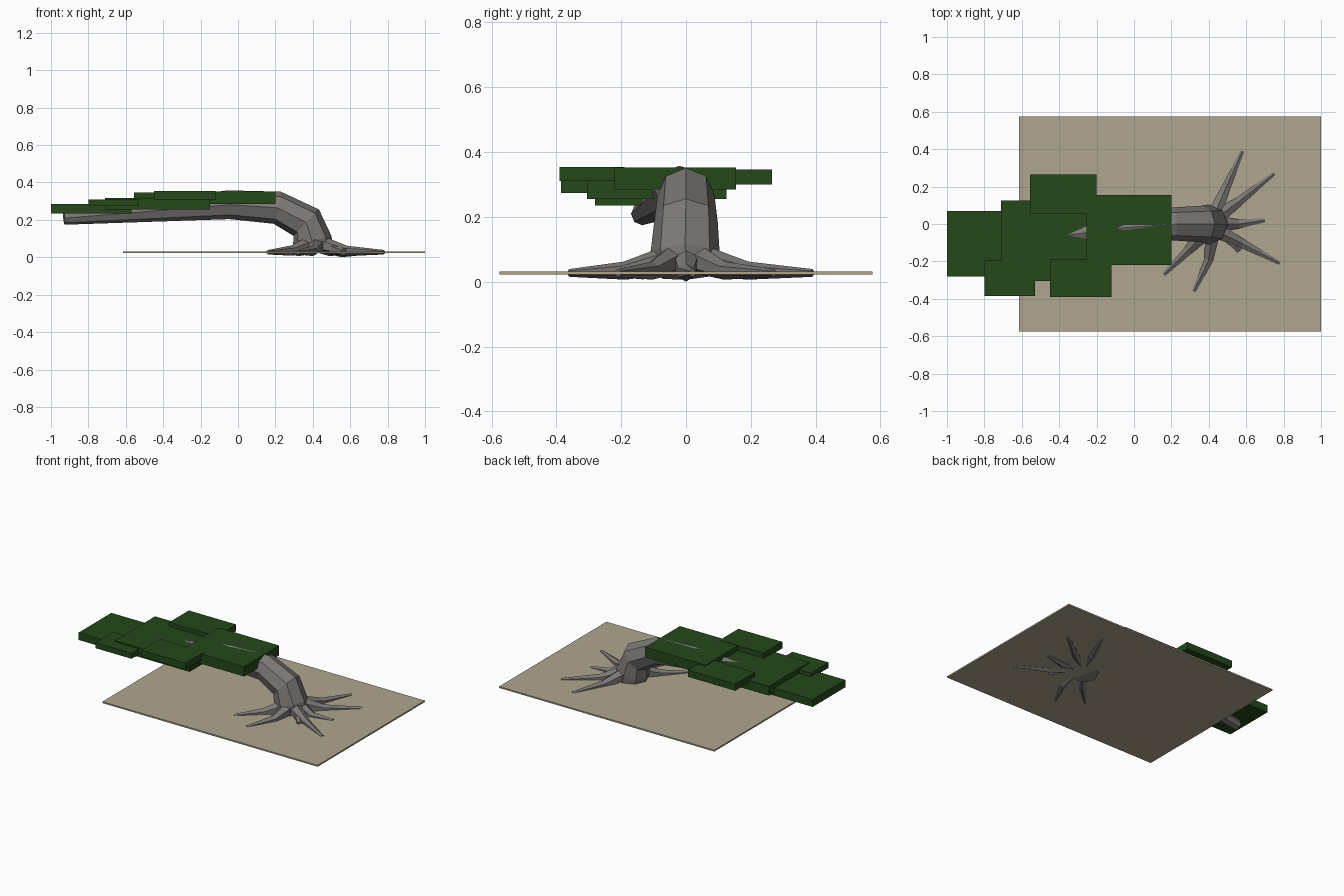
import bpy, bmesh, math
from mathutils import Vector

if "Cube" in bpy.data.objects:
    bpy.data.objects.remove(bpy.data.objects["Cube"])


def material(name, rgb):
    m = bpy.data.materials.new(name)
    m.diffuse_color = (*rgb, 1)
    m.use_nodes = True
    m.node_tree.nodes["Principled BSDF"].inputs["Base Color"].default_value = m.diffuse_color
    return m


BARK = material("bark", (0.2, 0.19, 0.18))
LEAF = material("leaf_green", (0.018, 0.065, 0.011))
SAND = material("sand", (0.43, 0.38, 0.28))


def add_object(name, bm, mat):
    bmesh.ops.recalc_face_normals(bm, faces=bm.faces)
    mesh = bpy.data.meshes.new(name)
    bm.to_mesh(mesh)
    bm.free()
    mesh.materials.append(mat)
    ob = bpy.data.objects.new(name, mesh)
    bpy.context.collection.objects.link(ob)
    return ob


def box(name, x0, x1, y0, y1, z0, z1, mat):
    bm = bmesh.new()
    bmesh.ops.create_cube(bm, size=1)
    bmesh.ops.scale(bm, vec=(x1 - x0, y1 - y0, z1 - z0), verts=bm.verts)
    bmesh.ops.translate(bm, vec=((x0 + x1) / 2, (y0 + y1) / 2, (z0 + z1) / 2), verts=bm.verts)
    return add_object(name, bm, mat)


def tube(name, path, sides, ref, mat):
    """Faceted tapering limb through (x, y, z, radius) points."""
    bm = bmesh.new()
    pts = [Vector(p[:3]) for p in path]
    rings = []
    for i, p in enumerate(pts):
        d = (pts[min(i + 1, len(pts) - 1)] - pts[max(i - 1, 0)]).normalized()
        s = (ref - d * ref.dot(d)).normalized()
        n = d.cross(s)
        angles = [2 * math.pi * k / sides for k in range(sides)]
        rings.append([bm.verts.new(p + path[i][3] * (s * math.cos(a) + n * math.sin(a)))
                      for a in angles])
    for a, b in zip(rings, rings[1:]):
        for k in range(sides):
            j = (k + 1) % sides
            bm.faces.new((a[k], a[j], b[j], b[k]))
    bm.faces.new(rings[0])
    bm.faces.new(rings[-1])
    return add_object(name, bm, mat)


# ground slab
box("ground_slab", -0.615, 1.0, -0.575, 0.575, 0.022, 0.032, SAND)

# leaning trunk, bent over to the left
tube("trunk", [(0.41, 0, 0.028, 0.1), (0.397, -0.003, 0.085, 0.107),
               (0.365, 0, 0.185, 0.098), (0.21, 0, 0.265, 0.088),
               (-0.05, -0.02, 0.281, 0.077), (-0.93, -0.135, 0.209, 0.035)],
     8, Vector((0, 1, 0)), BARK)

# spreading roots: start, middle and tip in plan, plus middle height
roots = [((0.43, 0.05), (0.49, 0.19), (0.58, 0.39), 0.034),
         ((0.45, 0.04), (0.56, 0.12), (0.75, 0.27), 0.034),
         ((0.46, 0.0), (0.56, 0.0), (0.70, 0.02), 0.028),
         ((0.45, -0.04), (0.58, -0.105), (0.78, -0.21), 0.034),
         ((0.42, -0.05), (0.40, -0.19), (0.32, -0.36), 0.034),
         ((0.38, -0.05), (0.29, -0.14), (0.16, -0.27), 0.036)]
for i, (a, m, t, z) in enumerate(roots):
    tube(f"root_{i + 1}", [(*a, 0.068, 0.045), (*m, z, 0.028), (*t, 0.027, 0.012)],
         6, Vector((0, 0, 1)), BARK)

# short blunt root at the front
tube("root_stub", [(0.47, -0.04, 0.06, 0.035), (0.53, -0.1, 0.04, 0.025),
                   (0.565, -0.14, 0.028, 0.022)], 6, Vector((0, 0, 1)), BARK)

# flat overlapping foliage pads
pads = [(-0.255, 0.20, -0.22, 0.155, 0.285, 0.352),
        (-0.45, -0.12, -0.39, -0.19, 0.31, 0.354),
        (-0.555, -0.20, 0.055, 0.265, 0.30, 0.346),
        (-0.71, -0.15, -0.305, 0.125, 0.255, 0.318),
        (-0.80, -0.53, -0.385, -0.195, 0.273, 0.31),
        (-1.0, -0.57, -0.28, 0.07, 0.235, 0.285)]
for i, p in enumerate(pads):
    box(f"foliage_pad_{i + 1}", *p, LEAF)
